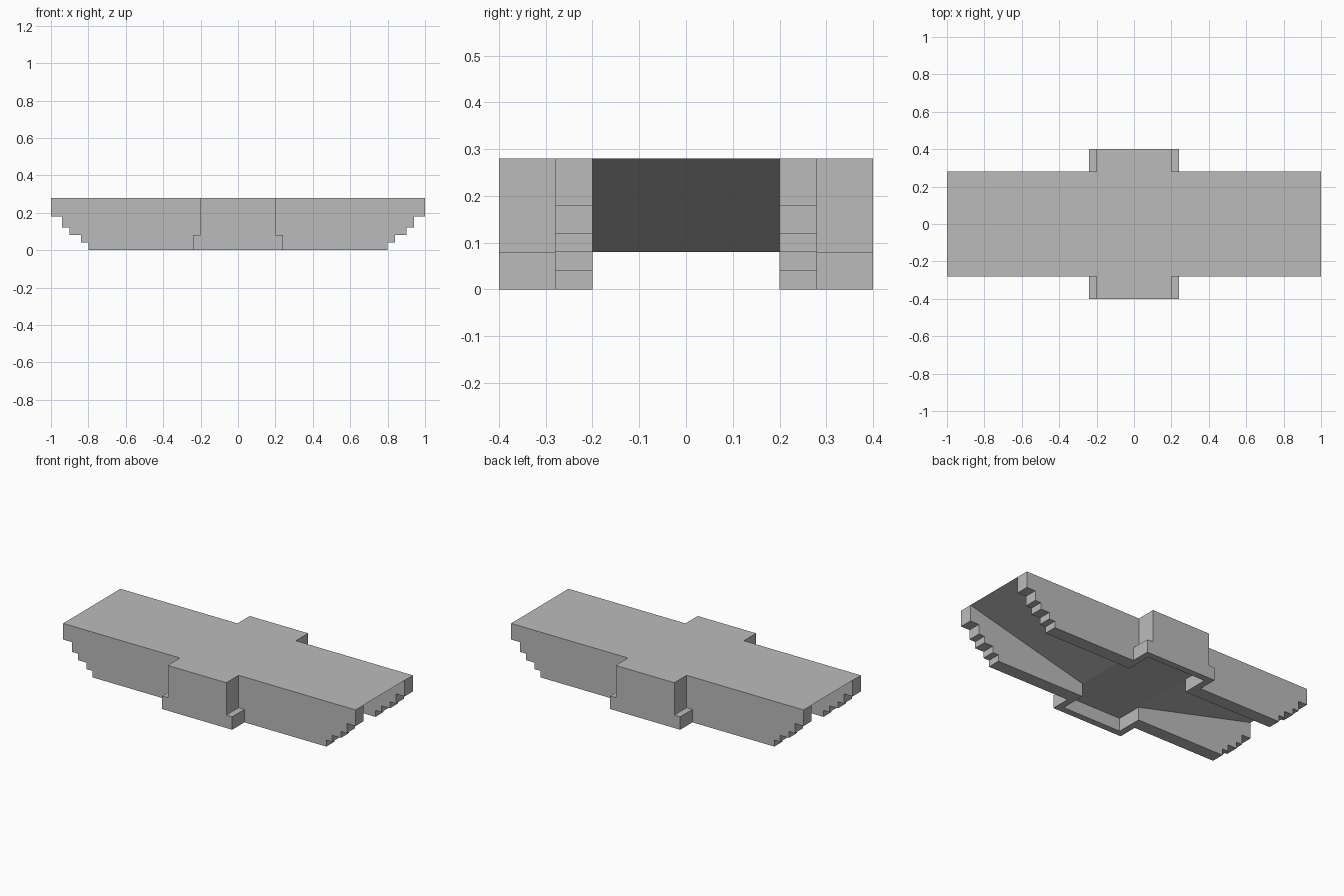
import bpy, bmesh

cube = bpy.data.objects.get("Cube")
if cube:
    bpy.data.objects.remove(cube, do_unlink=True)

grey = bpy.data.materials.new("plain grey")
grey.use_nodes = True
colour = (0.5, 0.5, 0.5, 1)
grey.diffuse_color = colour
grey.node_tree.nodes["Principled BSDF"].inputs["Base Color"].default_value = colour


def prism(name, half_profile, half_depth):
    """Mirror an (x, z) half profile across x = 0 and extrude it along y."""
    outline = half_profile + [(-x, z) for x, z in reversed(half_profile)]
    bm = bmesh.new()
    face = bm.faces.new([bm.verts.new((x, -half_depth, z)) for x, z in outline])
    new = bmesh.ops.extrude_face_region(bm, geom=[face])["geom"]
    verts = [v for v in new if isinstance(v, bmesh.types.BMVert)]
    bmesh.ops.translate(bm, verts=verts, vec=(0, 2 * half_depth, 0))
    bmesh.ops.recalc_face_normals(bm, faces=bm.faces)
    mesh = bpy.data.meshes.new(name)
    bm.to_mesh(mesh)
    bm.free()
    mesh.materials.append(grey)
    obj = bpy.data.objects.new(name, mesh)
    bpy.context.scene.collection.objects.link(obj)
    return obj


def combine(target, other, operation):
    mod = target.modifiers.new(operation, "BOOLEAN")
    mod.operation = operation
    mod.solver = "EXACT"
    mod.object = other
    bpy.context.view_layer.objects.active = target
    bpy.ops.object.modifier_apply(modifier=mod.name)
    bpy.data.objects.remove(other, do_unlink=True)


# Long deck with stepped ends
steps = [(0.8, 0.04), (0.84, 0.08), (0.9, 0.12), (0.94, 0.18), (1.0, 0.28)]
profile = [(0.8, 0)]
for (x, z), (next_x, _) in zip(steps, steps[1:]):
    profile += [(x, z), (next_x, z)]
profile.append(steps[-1])
deck = prism("stepped_deck", profile, 0.28)

# Central cross block with a wider foot
block = prism("centre_block", [(0.24, 0), (0.24, 0.08), (0.2, 0.08), (0.2, 0.28)], 0.4)
combine(deck, block, "UNION")

# Sloping channel and central pocket hollowed from below
channel = prism("channel_cutter", [(1.2, -0.1), (1.2, 0.33), (0.2, 0.08)], 0.2)
combine(deck, channel, "DIFFERENCE")
pocket = prism("pocket_cutter", [(0.2, -0.1), (0.2, 0.08)], 0.36)
combine(deck, pocket, "DIFFERENCE")
